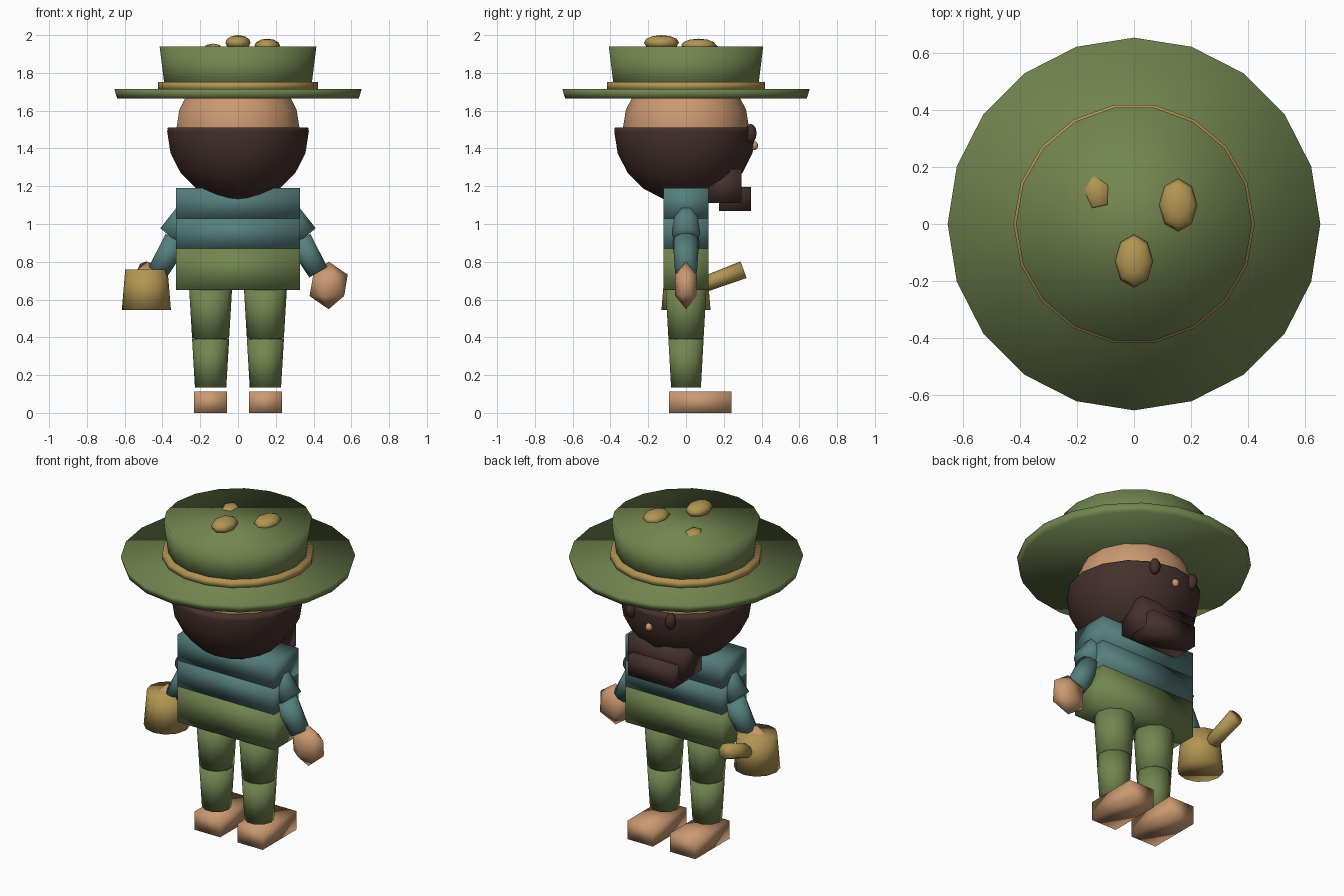
import bpy, bmesh, math
from mathutils import Vector, Matrix

if "Cube" in bpy.data.objects:
    bpy.data.objects.remove(bpy.data.objects["Cube"])


def material(name, rgb):
    m = bpy.data.materials.new(name)
    m.diffuse_color = (*rgb, 1)
    m.use_nodes = True
    m.node_tree.nodes["Principled BSDF"].inputs["Base Color"].default_value = m.diffuse_color
    return m


GREEN = material("olive green", (0.17, 0.235, 0.08))
TEAL = material("muted teal", (0.09, 0.21, 0.2))
SKIN = material("skin tan", (0.6, 0.32, 0.165))
BROWN = material("dark brown", (0.058, 0.03, 0.026))
STRAW = material("straw gold", (0.44, 0.3, 0.085))


def finish(name, bm, mat, smooth=True):
    bmesh.ops.recalc_face_normals(bm, faces=bm.faces)
    me = bpy.data.meshes.new(name)
    for f in bm.faces:
        f.smooth = smooth
    bm.to_mesh(me)
    bm.free()
    me.materials.append(mat)
    ob = bpy.data.objects.new(name, me)
    bpy.context.collection.objects.link(ob)
    return ob


def box(name, lo, hi, mat, tilt=0.0):
    lo, hi = Vector(lo), Vector(hi)
    size = hi - lo
    bm = bmesh.new()
    bmesh.ops.create_cube(bm, size=1, matrix=Matrix.Translation((lo + hi) / 2)
                          @ Matrix.Rotation(tilt, 4, 'X') @ Matrix.Diagonal((*size, 1)))
    return finish(name, bm, mat)


def limb(name, a, b, ra, rb, mat, sides=10, spin=0.0):
    """Tapered cylinder running from a to b."""
    a, b = Vector(a), Vector(b)
    d = b - a
    rot = Vector((0, 0, 1)).rotation_difference(d).to_matrix().to_4x4()
    bm = bmesh.new()
    bmesh.ops.create_cone(bm, cap_ends=True, segments=sides, radius1=ra, radius2=rb,
                          depth=d.length, matrix=Matrix.Translation((a + b) / 2) @ rot
                          @ Matrix.Rotation(spin, 4, 'Z'))
    return finish(name, bm, mat)


def ball(name, c, r, mat, segs=0, rings=0, turn=0.0):
    """Faceted ball, or a ringed sphere when segs is given."""
    m = Matrix.Translation(c) @ Matrix.Rotation(turn, 4, 'Z') @ Matrix.Diagonal((*r, 1))
    bm = bmesh.new()
    if segs:
        bmesh.ops.create_uvsphere(bm, u_segments=segs, v_segments=rings, radius=1, matrix=m)
    else:
        bmesh.ops.create_icosphere(bm, subdivisions=1, radius=1, matrix=m)
    return finish(name, bm, mat)


# Hat
limb("hat_brim", (0, 0, 1.665), (0, 0, 1.715), 0.64, 0.655, GREEN, 20)
limb("hat_band", (0, 0, 1.71), (0, 0, 1.752), 0.424, 0.424, STRAW, 18, math.pi / 2)
limb("hat_crown", (0, 0, 1.70), (0, 0, 1.94), 0.385, 0.415, GREEN, 18, math.pi / 2)
ball("hat_nugget_front", (0, -0.13, 1.96), (0.067, 0.093, 0.04), STRAW, 8, 6)
ball("hat_nugget_right", (0.155, 0.067, 1.945), (0.067, 0.093, 0.036), STRAW, 8, 6)
ball("hat_nugget_left", (-0.13, 0.11, 1.93), (0.055, 0.073, 0.025), STRAW, 5, 4, 0.2)

# Head, with hair and beard as an open-sided lower shell capped flat
ball("head", (0, 0, 1.5), (0.335, 0.335, 0.335), SKIN, 14, 10)
bm = bmesh.new()
bmesh.ops.create_uvsphere(bm, u_segments=16, v_segments=10, radius=0.375,
                          matrix=Matrix.Translation((0, -0.005, 1.49)))
cut = bmesh.ops.bisect_plane(bm, geom=bm.verts[:] + bm.edges[:] + bm.faces[:],
                             plane_co=(0, 0, 1.51), plane_no=(0, 0, 1), clear_outer=True)
bmesh.ops.holes_fill(bm, edges=[e for e in bm.edges if e.is_boundary], sides=0)
finish("hair_and_beard", bm, BROWN)
box("beard_upper", (-0.19, 0.12, 1.11), (0.19, 0.295, 1.29), BROWN)
box("beard_lower", (-0.155, 0.175, 1.07), (0.155, 0.345, 1.195), BROWN)
ball("nose", (0, 0.36, 1.415), (0.022, 0.022, 0.024), SKIN, 8, 6)

# Torso blocks
box("chest", (-0.328, -0.12, 1.03), (0.328, 0.12, 1.19), TEAL)
box("waist", (-0.328, -0.12, 0.87), (0.328, 0.12, 1.03), TEAL)
box("hips", (-0.328, -0.12, 0.65), (0.328, 0.12, 0.87), GREEN)

# Paired parts
for s, side in ((-1, "left"), (1, "right")):
    ball(f"{side}_eye", (0.135 * s, 0.342, 1.48), (0.032, 0.032, 0.05), BROWN, 8, 6)
    limb(f"{side}_upper_arm", (0.24 * s, 0, 1.08), (0.36 * s, 0, 0.935), 0.075, 0.07, TEAL)
    limb(f"{side}_forearm", (0.325 * s, 0, 0.915), (0.425 * s, 0, 0.745), 0.07, 0.058, TEAL)
    ball(f"{side}_hand", (0.48 * s, 0, 0.675), (0.113, 0.067, 0.126), SKIN)
    x = 0.145 * s
    limb(f"{side}_thigh", (x, 0, 0.68), (x, 0, 0.395), 0.115, 0.098, GREEN)
    ball(f"{side}_knee", (x, 0, 0.39), (0.093, 0.093, 0.08), GREEN, 10, 6)
    limb(f"{side}_shin", (x, 0, 0.39), (x, 0, 0.135), 0.098, 0.083, GREEN)
    box(f"{side}_foot", (x - 0.087, -0.09, 0), (x + 0.087, 0.24, 0.113), SKIN)

# Watering can
limb("can_body", (-0.485, 0, 0.545), (-0.485, 0, 0.76), 0.13, 0.112, STRAW, 12)
limb("can_spout", (-0.485, 0.04, 0.66), (-0.485, 0.305, 0.758), 0.04, 0.047, STRAW, 8)
